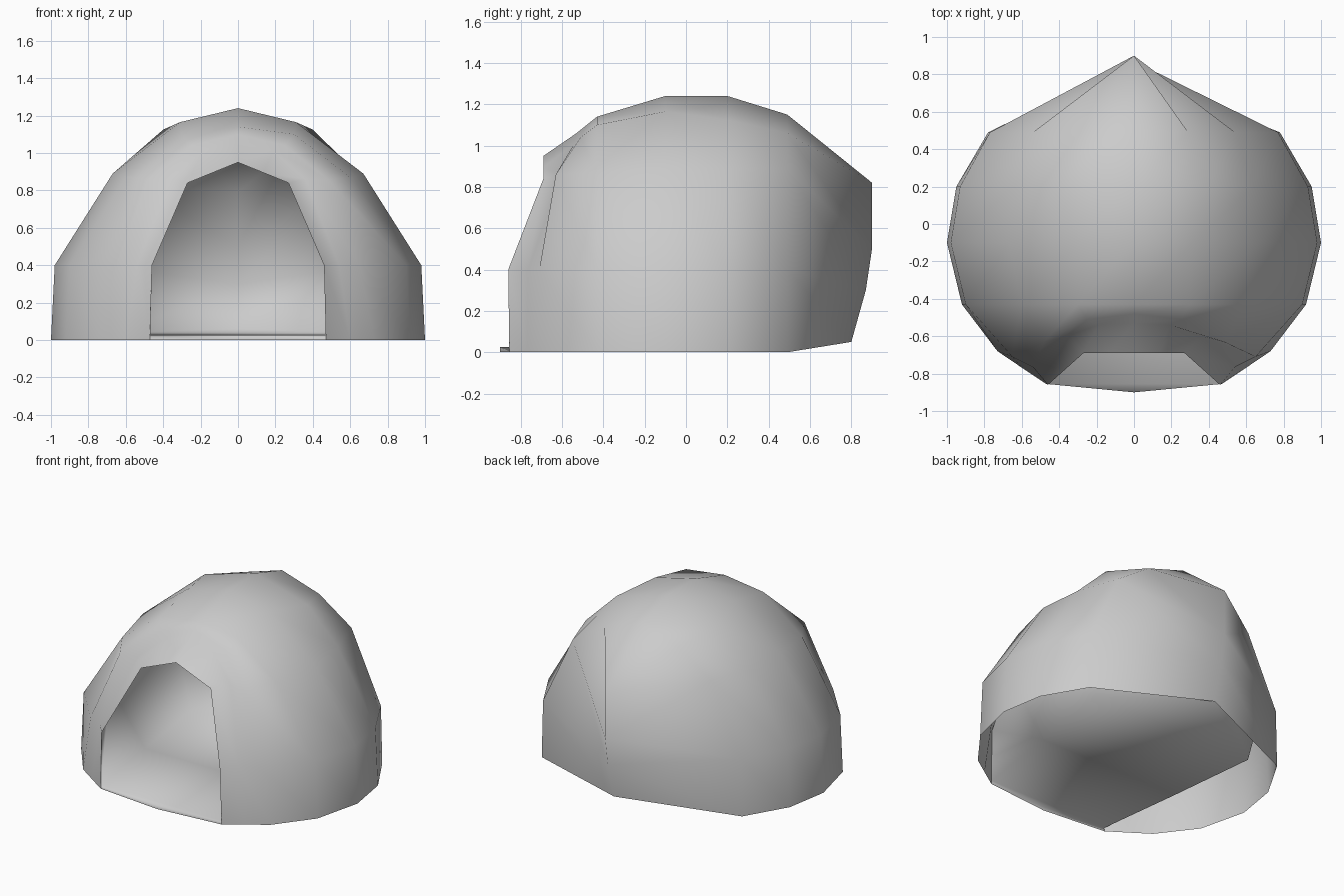
import bpy, bmesh, math

if "Cube" in bpy.data.objects:
    bpy.data.objects.remove(bpy.data.objects["Cube"])


def loft(name, halves, floor=False):
    """Skin mirrored half-arches (foot to crown); optionally close the underside."""
    bm = bmesh.new()
    rings = []
    for half in halves:
        left = [(-x, y, z) for x, y, z in half[:-1]]
        rings.append([bm.verts.new(p) for p in left + [half[-1]] + list(reversed(half[:-1]))])
    for a, b in zip(rings, rings[1:]):
        for i in range(len(a) - 1):
            bm.faces.new((a[i], a[i + 1], b[i + 1], b[i]))
        if floor:
            bm.faces.new((a[-1], a[0], b[0], b[-1]))
    if floor:
        # Floor tip and the low sill below it
        foot_l, foot_r = rings[0][0], rings[0][-1]
        tip = bm.verts.new((0, -.9, .025))
        bm.faces.new((foot_l, foot_r, tip))
        low = [bm.verts.new((v.co.x, v.co.y, 0)) for v in (foot_l, tip, foot_r)]
        bm.faces.new((foot_l, tip, low[1], low[0]))
        bm.faces.new((tip, foot_r, low[2], low[1]))
    bmesh.ops.remove_doubles(bm, verts=bm.verts, dist=.0005)
    bmesh.ops.recalc_face_normals(bm, faces=bm.faces)
    for f in bm.faces:
        f.smooth = True
    me = bpy.data.meshes.new(name)
    bm.to_mesh(me)
    bm.free()
    ob = bpy.data.objects.new(name, me)
    bpy.context.collection.objects.link(ob)
    return ob


def arch(y, pts):
    return [(x, y, z) for x, z in pts]


# Doorway arch, shared by the outer skin and inner room
door = [(.47, -.855, .025), (.46, -.86, .4), (.27, -.69, .84), (.135, -.69, .895), (0, -.69, .95)]

# Outer dome, from doorway through a shallow valley to the pointed back seam
outer = [
    [(.47, -.855, 0)] + door[1:],
    [(.6, -.768, 0), (.54, -.765, .4), (.36, -.6, .86), (.19, -.54, 1.01), (0, -.53, 1.06)],
    [(.73, -.68, 0), (.65, -.71, .4), (.48, -.63, .86), (.25, -.51, 1.04), (0, -.48, 1.1)],
    arch(-.43, [(.92, 0), (.9, .4), (.6, .87), (.3, 1.10), (0, 1.14)]),
    arch(-.1, [(1, 0), (.98, .4), (.67, .89), (.31, 1.165), (0, 1.24)]),
    arch(.2, [(.95, 0), (.93, .4), (.64, .89), (.4, 1.125), (0, 1.24)]),
    arch(.49, [(.78, 0), (.77, .4), (.54, .89), (.29, 1.06), (0, 1.15)]),
    [(0, .8, .05), (0, .87, .3), (0, .9, .5), (0, .9, .82), (0, .9, .82)],
]
loft("outer_dome", outer)

# Inner room with a floor that rises slightly to the back
inner = [
    door,
    arch(-.25, [(.55, .03), (.82, .4), (.58, .82), (.27, 1.04), (0, 1.1)]),
    arch(.38, [(.63, .04), (.73, .4), (.52, .82), (.27, 1.01), (0, 1.1)]),
    [(0, .78, .06), (0, .82, .3), (0, .85, .5), (0, .85, .79), (0, .85, .79)],
]
loft("inner_room", inner, floor=True)
